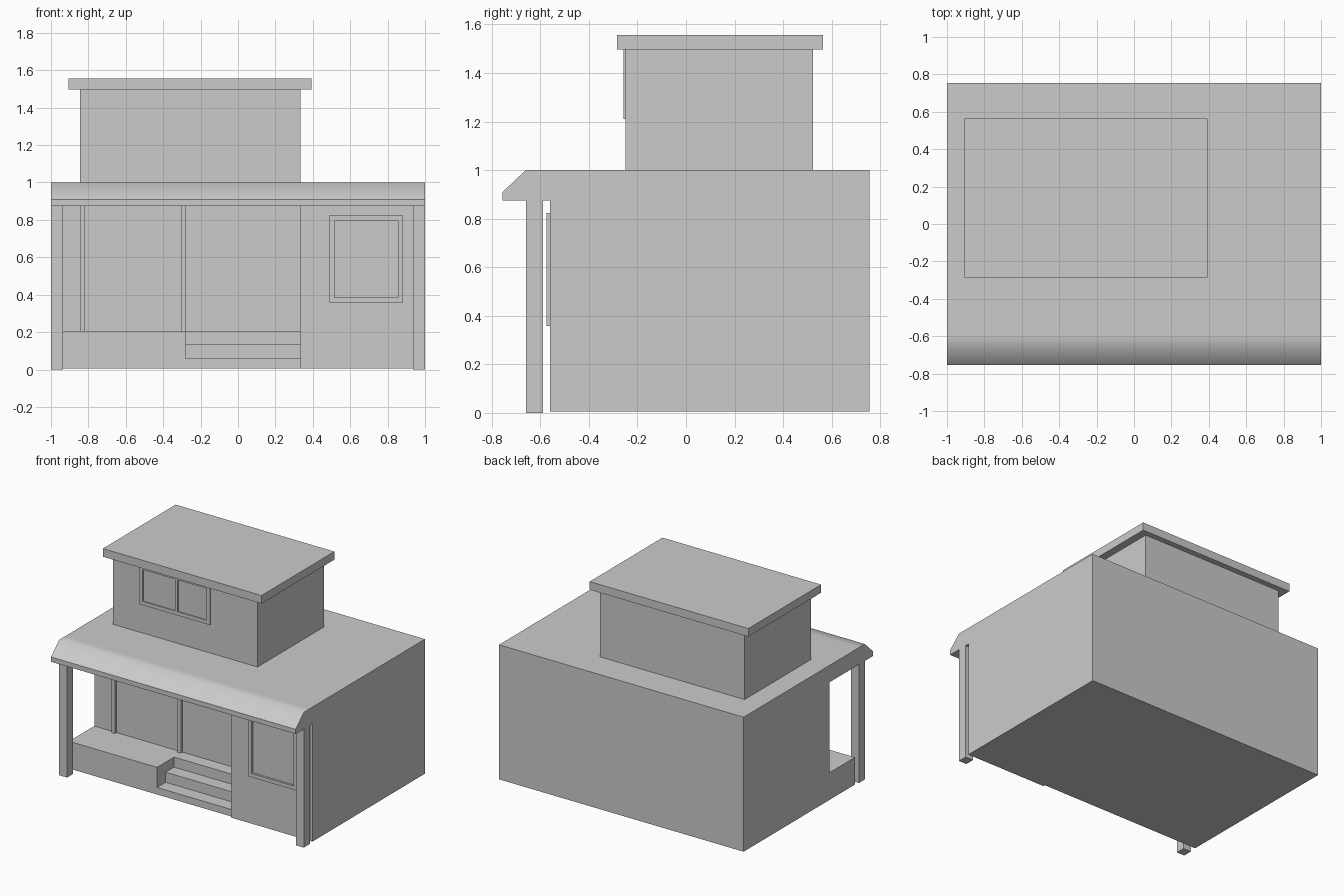
import bpy, bmesh
from math import radians

if "Cube" in bpy.data.objects:
    bpy.data.objects.remove(bpy.data.objects["Cube"])


def new_object(name, bm):
    bmesh.ops.recalc_face_normals(bm, faces=bm.faces)
    mesh = bpy.data.meshes.new(name)
    bm.to_mesh(mesh)
    bm.free()
    ob = bpy.data.objects.new(name, mesh)
    bpy.context.collection.objects.link(ob)
    return ob


def extrude_x(name, profile, x0, x1):
    """Extrude a (y, z) profile along x."""
    bm = bmesh.new()
    face = bm.faces.new([bm.verts.new((x0, y, z)) for y, z in profile])
    ext = bmesh.ops.extrude_face_region(bm, geom=[face], use_keep_orig=True)
    for g in ext["geom"]:
        if isinstance(g, bmesh.types.BMVert):
            g.co.x = x1
    return new_object(name, bm)


def box(name, x, y, z):
    return extrude_x(name, [(y[0], z[0]), (y[1], z[0]), (y[1], z[1]), (y[0], z[1])], *x)


def cut(target, cutter):
    cutter.hide_render = True
    cutter.hide_viewport = True
    mod = target.modifiers.new("cut", 'BOOLEAN')
    mod.operation = 'DIFFERENCE'
    mod.solver = 'EXACT'
    mod.object = cutter


def window(name, x, z, y, mullions=(), w=0.028):
    """Raised frame made of sill, head, jambs and optional mullions."""
    box(name + "_sill", x, y, (z[0], z[0] + w))
    box(name + "_head", x, y, (z[1] - w, z[1]))
    bars = [(x[0], x[0] + w), (x[1] - w, x[1])] + list(mullions)
    for i, bx in enumerate(bars):
        box(f"{name}_bar_{i}", bx, y, (z[0] + w, z[1] - w))


# Ground floor with sloped eave
house = extrude_x("ground_floor", [
    (0.755, 0.006), (0.755, 1.0), (-0.59, 1.0), (-0.66, 1.0), (-0.755, 0.91),
    (-0.755, 0.875), (-0.56, 0.875), (-0.56, 0.006)], -1, 1)

# Open porch, with steps cut into its right end
cut(house, extrude_x("porch_cutter", [
    (-0.9, -0.1), (-0.545, -0.1), (-0.545, 0.207), (-0.25, 0.207),
    (-0.25, 0.875), (-0.9, 0.875)], -1.1, 0.333))
cut(house, extrude_x("steps_cutter", [
    (-0.7, 0.058), (-0.445, 0.058), (-0.445, 0.133), (-0.347, 0.133),
    (-0.347, 0.3), (-0.7, 0.3)], -0.28, 0.333))

# Smooth bend at the eave
bpy.context.view_layer.objects.active = house
house.select_set(True)
bpy.ops.object.shade_smooth_by_angle(angle=radians(45))

# Porch posts
for side, x in (("left", (-1, -0.935)), ("right", (0.935, 1))):
    box(side + "_post", x, (-0.66, -0.59), (0, 0.875))

# Trim strips on the porch wall
for i, x in enumerate((-0.845, -0.305)):
    box(f"porch_wall_strip_{i}", (x, x + 0.027), (-0.27, -0.25), (0.207, 0.875))

# Upper floor and its flat roof
box("upper_floor", (-0.845, 0.335), (-0.25, 0.523), (1.0, 1.5))
box("upper_roof", (-0.905, 0.392), (-0.285, 0.565), (1.497, 1.557))

# Windows
window("ground_window", (0.487, 0.883), (0.357, 0.823), (-0.575, -0.56))
window("upper_window", (-0.627, -0.048), (1.21, 1.5), (-0.258, -0.25),
       mullions=[(-0.333, -0.312)])
